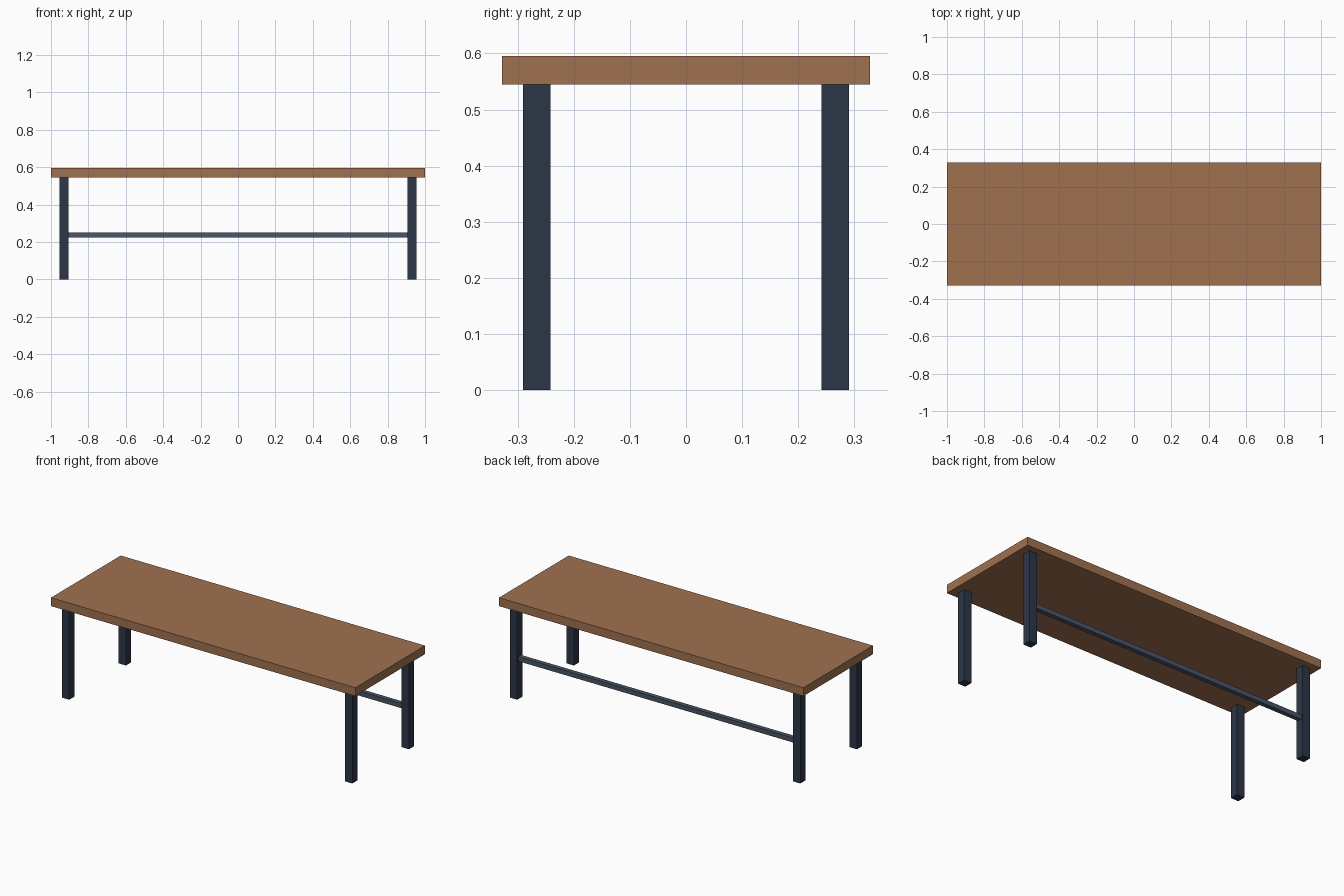
import bpy

if "Cube" in bpy.data.objects:
    bpy.data.objects.remove(bpy.data.objects["Cube"])


def material(name, rgb):
    m = bpy.data.materials.new(name)
    m.diffuse_color = (*rgb, 1.0)
    m.use_nodes = True
    m.node_tree.nodes["Principled BSDF"].inputs["Base Color"].default_value = m.diffuse_color
    return m


def box(name, lo, hi, mat):
    bpy.ops.mesh.primitive_cube_add(size=1, location=[(a + b) / 2 for a, b in zip(lo, hi)])
    ob = bpy.context.object
    ob.name = name
    ob.scale = [b - a for a, b in zip(lo, hi)]
    bpy.ops.object.transform_apply(location=False, rotation=False, scale=True)
    ob.data.materials.append(mat)
    return ob


wood = material("wood", (0.352, 0.165, 0.078))
dark_metal = material("dark_metal", (0.026, 0.038, 0.065))
rail_metal = material("rail_metal", (0.069, 0.091, 0.138))

LEG = 0.049            # leg thickness
LX, LY = 0.93, 0.266   # leg centres
UNDER, TOP = 0.545, 0.595
h = LEG / 2

# Tabletop slab
box("tabletop", (-1, -0.3275, UNDER), (1, 0.3275, TOP), wood)

# Four square legs
for side, sx in (("left", -1), ("right", 1)):
    for end, sy in (("front", -1), ("back", 1)):
        x, y = sx * LX, sy * LY
        box(f"{end}_{side}_leg", (x - h, y - h, 0), (x + h, y + h, UNDER), dark_metal)

# Single stretcher between the back legs
r = 0.0135
box("back_stretcher", (-LX + h, LY - r, 0.238 - r), (LX - h, LY + r, 0.238 + r), rail_metal)
